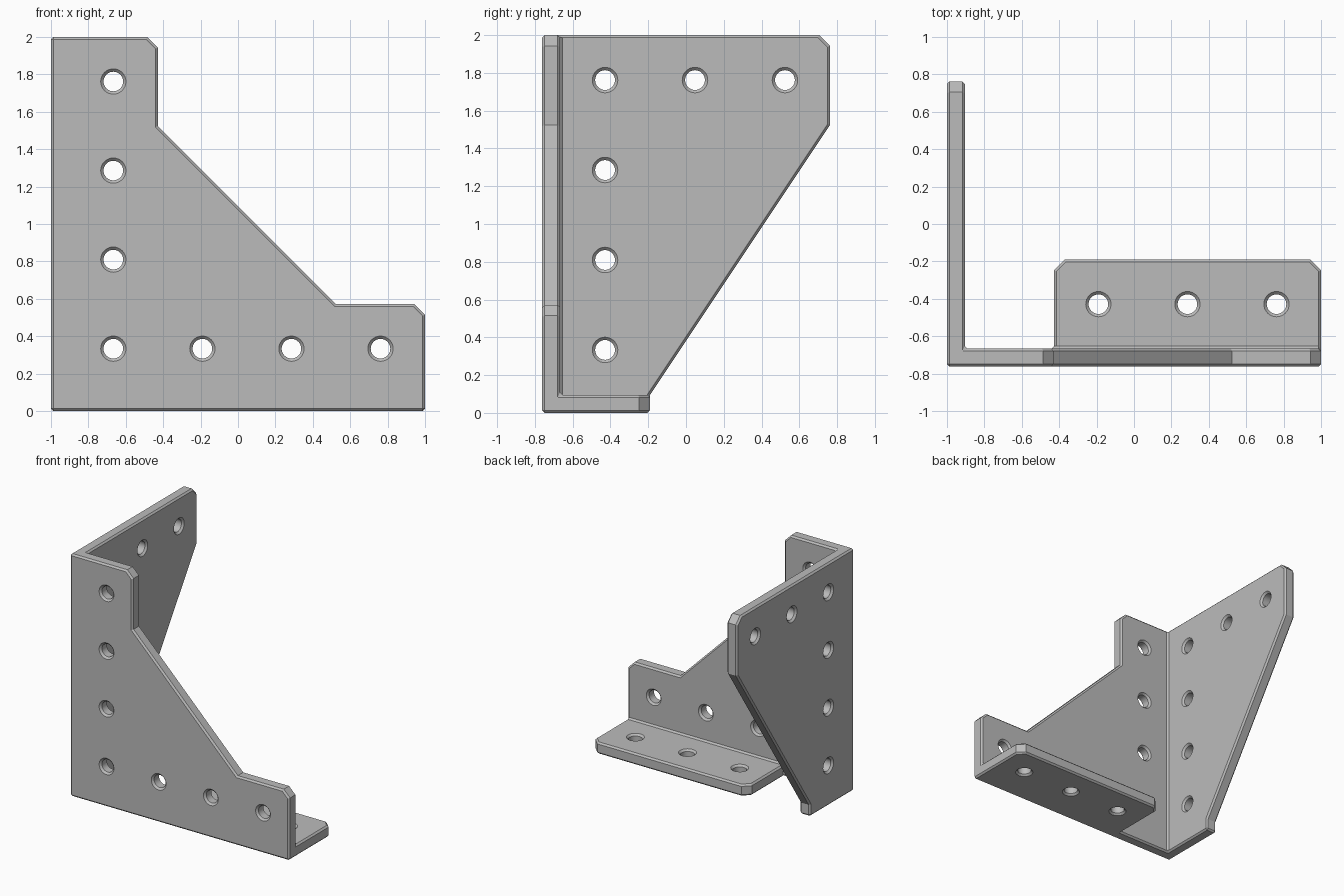
import bpy, bmesh, math
from mathutils import Matrix, Vector

if "Cube" in bpy.data.objects:
    bpy.data.objects.remove(bpy.data.objects["Cube"])

U = 2 / 105          # one drawing unit of the bracket
T = 5                # plate thickness
BEVEL = 0.7

steel = bpy.data.materials.new("bracket grey")
steel.diffuse_color = (0.5, 0.5, 0.5, 1)
steel.use_nodes = True
steel.node_tree.nodes["Principled BSDF"].inputs["Base Color"].default_value = steel.diffuse_color


def to_world(p):
    """Corner-based drawing units to centred world coordinates."""
    return Vector((p[0] * U - 1, (p[1] - 40) * U, p[2] * U))


def add_object(name, bm):
    bmesh.ops.recalc_face_normals(bm, faces=bm.faces)
    mesh = bpy.data.meshes.new(name)
    bm.to_mesh(mesh)
    bm.free()
    mesh.materials.append(steel)
    obj = bpy.data.objects.new(name, mesh)
    bpy.context.collection.objects.link(obj)
    return obj


def plate(name, outline, place):
    """Extrude a 2D outline by the plate thickness; place(a, b, depth) gives a point."""
    bm = bmesh.new()
    low, high = [[bm.verts.new(to_world(place(a, b, d))) for a, b in outline] for d in (0, T)]
    bm.faces.new(low)
    bm.faces.new(high)
    n = len(outline)
    for i in range(n):
        j = (i + 1) % n
        bm.faces.new((low[i], low[j], high[j], high[i]))
    return add_object(name, bm)


# three plates sharing a corner
bracket = plate("corner_bracket",
                [(0, 0), (105, 0), (105, 27), (102, 30), (80, 30),
                 (30, 80), (30, 102), (27, 105), (0, 105)],
                lambda a, b, d: (a, d, b))
side_plate = plate("side_plate",
                   [(0, 0), (30, 0), (30, 5), (80, 80), (80, 102), (77, 105), (0, 105)],
                   lambda a, b, d: (d, a, b))
base_plate = plate("base_plate",
                   [(30, 0), (105, 0), (105, 27), (102, 30), (33, 30), (30, 27)],
                   lambda a, b, d: (a, b, d))

# screw hole cutters, narrow in the middle and flared at both faces
R, FLARE, OVER = 2.75, 0.8, 0.5
PROFILE = [(-OVER, R + FLARE + OVER), (FLARE, R), (T - FLARE, R), (T + OVER, R + FLARE + OVER)]
SEG = 32
cutter_bm = bmesh.new()


def hole(a, b, place):
    rings = []
    for d, r in PROFILE:
        rings.append([cutter_bm.verts.new(to_world(place(
            a + r * math.cos(math.tau * i / SEG), b + r * math.sin(math.tau * i / SEG), d)))
            for i in range(SEG)])
    cutter_bm.faces.new(rings[0])
    cutter_bm.faces.new(rings[-1])
    for lo, hi in zip(rings, rings[1:]):
        for i in range(SEG):
            j = (i + 1) % SEG
            cutter_bm.faces.new((lo[i], lo[j], hi[j], hi[i]))


S = 17.5
for k in range(4):
    hole(S + 25 * k, S, lambda a, b, d: (a, d, b))          # front, bottom row
    hole(S, S + 25 * k, lambda a, b, d: (d, a, b))          # side, column
    if k:
        hole(S, S + 25 * k, lambda a, b, d: (a, d, b))      # front, column
        hole(S + 25 * k, S, lambda a, b, d: (a, b, d))      # base row
    if k in (1, 2):
        hole(S + 25 * k, S + 75, lambda a, b, d: (d, a, b))  # side, top row
hole_cutters = add_object("hole_cutters", cutter_bm)


def boolean(other, operation):
    mod = bracket.modifiers.new(operation.lower(), 'BOOLEAN')
    mod.operation, mod.solver, mod.object = operation, 'EXACT', other


# join plates, merge flat faces, chamfer square edges, drill holes
boolean(side_plate, 'UNION')
boolean(base_plate, 'UNION')
flatten = bracket.modifiers.new("flatten", 'DECIMATE')
flatten.decimate_type, flatten.angle_limit = 'DISSOLVE', math.radians(1)
bevel = bracket.modifiers.new("chamfer", 'BEVEL')
bevel.width, bevel.segments = BEVEL * U, 1
bevel.limit_method, bevel.angle_limit = 'ANGLE', math.radians(60)
bevel.use_clamp_overlap = False
boolean(hole_cutters, 'DIFFERENCE')

# bake the result and remove the helper parts
bpy.context.view_layer.update()
depsgraph = bpy.context.evaluated_depsgraph_get()
result = bpy.data.meshes.new_from_object(bracket.evaluated_get(depsgraph))
bracket.modifiers.clear()
bracket.data = result
for helper in (side_plate, base_plate, hole_cutters):
    bpy.data.objects.remove(helper)

# smooth hole walls, crisp edges elsewhere
bpy.context.view_layer.objects.active = bracket
bracket.select_set(True)
bpy.ops.object.shade_smooth_by_angle(angle=math.radians(20))
